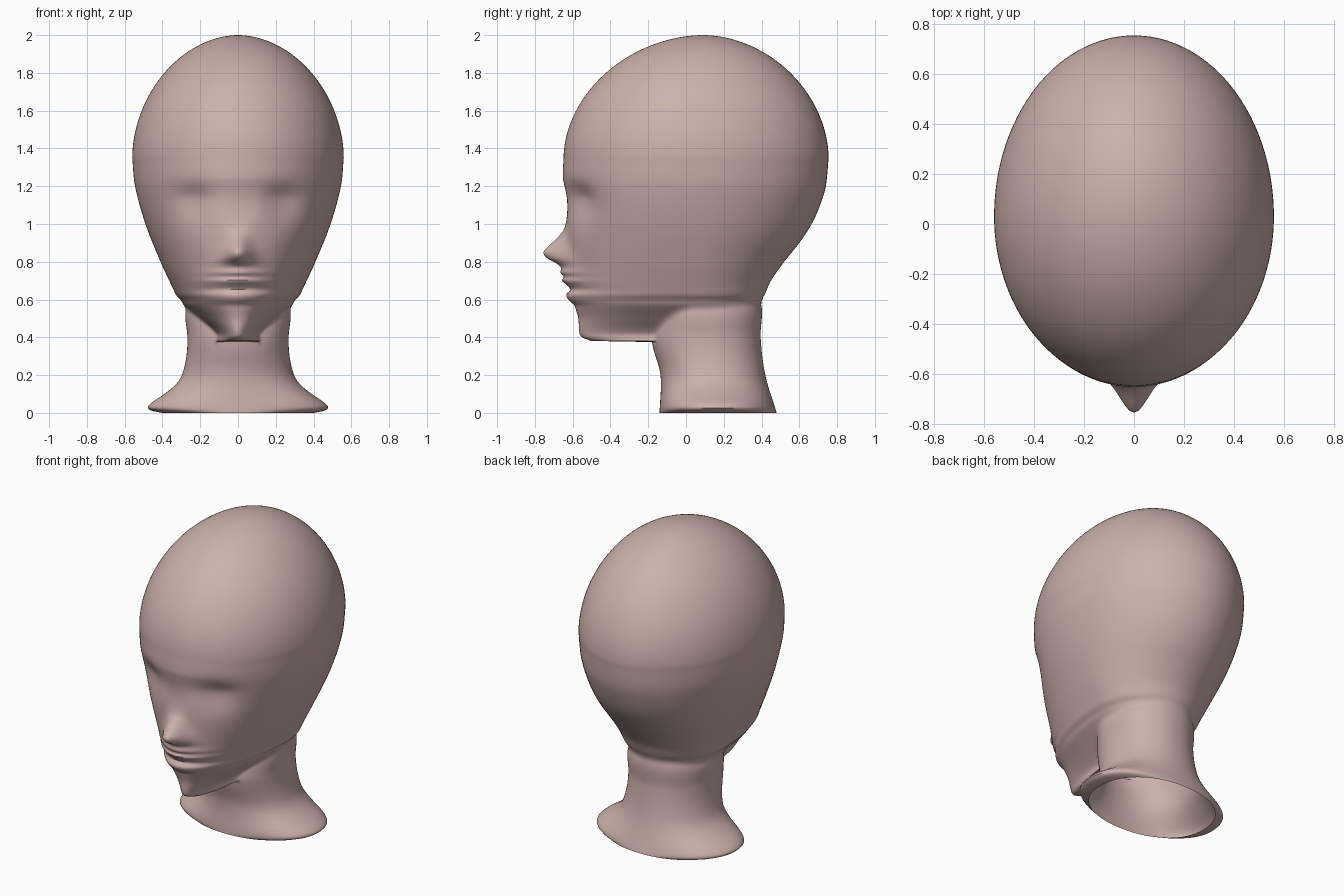
import bpy, bmesh
from math import sin, cos, pi, exp, radians

if "Cube" in bpy.data.objects:
    bpy.data.objects.remove(bpy.data.objects["Cube"], do_unlink=True)


def curve(keys, z):
    """Smooth interpolation through (height, value) keys."""
    if z <= keys[0][0]:
        return keys[0][1]
    if z >= keys[-1][0]:
        return keys[-1][1]

    def slope(i):
        lo, hi = max(i - 1, 0), min(i + 1, len(keys) - 1)
        return (keys[hi][1] - keys[lo][1]) / (keys[hi][0] - keys[lo][0])

    i = max(k for k in range(len(keys) - 1) if keys[k][0] <= z)
    (z0, v0), (z1, v1) = keys[i], keys[i + 1]
    h = z1 - z0
    t = (z - z0) / h
    a, b = slope(i) * h, slope(i + 1) * h
    return (v0 + a * t + (3 * (v1 - v0) - 2 * a - b) * t ** 2
            + (2 * (v0 - v1) + a + b) * t ** 3)


def half_oval(width, length, power, s, c):
    """Distance from the ring centre to an oval in direction (s, c)."""
    return (abs(s / width) ** power + abs(c / length) ** power) ** (-1 / power)


def soft_max(a, b, k=0.03):
    h = max(k - abs(a - b), 0) / k
    return max(a, b) + h * h * k / 4


# Ring centres, front to back
CENTRE = [(0, .16), (.4, .1), (.6, .07), (1, .04), (1.35, .03)]
# Neck and flared base
NECK_W = [(0, .4), (.012, .46), (.03, .478), (.06, .45), (.1, .39), (.15, .33),
          (.2, .297), (.3, .273), (.4, .268), (.55, .275), (.7, .2)]
NECK_F = [(0, -.14), (.2, -.135), (.38, -.18), (.5, -.16), (.7, -.1)]
NECK_B = [(0, .48), (.2, .42), (.4, .395), (.56, .4), (.7, .35)]
# Skull and jaw
HEAD_W = [(.38, .125), (.42, .12), (.5, .205), (.57, .285), (.6, .305),
          (.62, .325), (.66, .345), (.8, .41), (1, .49), (1.2, .545), (1.35, .56)]
HEAD_F = [(.38, -.5), (.4, -.55), (.43, -.565), (.5, -.57), (.57, -.59),
          (.63, -.605), (.8, -.625), (1, -.637), (1.25, -.652), (1.35, -.648)]
HEAD_B = [(.38, .2), (.5, .3), (.6, .4), (.7, .45), (.8, .52), (.9, .6),
          (1, .665), (1.1, .71), (1.2, .74), (1.35, .755)]
# Nose, lips and chin: how far the middle of the face stands out, how wide
RELIEF = [(.57, 0), (.6, .025), (.63, .028), (.65, .003), (.68, .022),
          (.7, .043), (.72, .028), (.74, .045), (.77, .04), (.79, .06),
          (.82, .11), (.85, .126), (.88, .1), (.92, .055), (.97, .012),
          (1.05, -.01), (1.14, -.015), (1.24, 0)]
SPREAD = [(.6, .2), (.74, .14), (.79, .1), (.85, .075), (.95, .065),
          (1.05, .1), (1.2, .2)]

BROW, JAW, TOP = 1.35, 0.38, 2.0


def socket(x, z):
    """Shallow eye hollow, steeper under the brow."""
    rise = .075 if z > 1.13 else .12
    return .045 * exp(-((abs(x) - .24) / .11) ** 2 - ((z - 1.13) / rise) ** 2)


def ring_point(angle, z):
    s, c = sin(angle), cos(angle)
    if z > BROW:
        # Rounded crown
        g = (1 - ((z - BROW) / (TOP - BROW)) ** 1.9) ** (1 / 1.9)
        mid = .09 - .06 * g
        width, front, back = .56 * g, .09 - .738 * g, .09 + .665 * g
    else:
        mid = curve(CENTRE, z)
        width, front, back = (curve(k, z) for k in (HEAD_W, HEAD_F, HEAD_B))
    head = half_oval(width, mid - front if c > 0 else back - mid, 2, s, c)
    if z < .75:
        reach = mid - curve(NECK_F, z) if c > 0 else curve(NECK_B, z) - mid
        neck = half_oval(curve(NECK_W, z), reach, 2.15, s, c)
        r = neck if z < JAW else soft_max(head, neck)
    else:
        r = head
    x, y = r * s, mid - r * c
    if c > 0 and z > .55:
        y -= curve(RELIEF, z) * exp(-(x / curve(SPREAD, z)) ** 2) * min(1, c * 3)
        y += socket(x, z) * min(1, c * 3)
    return x, y, z


# Ring heights: base and neck, face, crown
SEGMENTS = 144
heights = [.375 * (i / 24) ** 1.5 for i in range(25)]
heights += [JAW + .001 + (BROW - JAW) * i / 96 for i in range(96)]
heights += [BROW + (TOP - BROW) * sin(pi / 2 * i / 40) for i in range(40)]

# Rings have closer columns toward the face
angles = [t - .45 * sin(t) for t in (2 * pi * i / SEGMENTS for i in range(SEGMENTS))]

bm = bmesh.new()
rings = [[bm.verts.new(ring_point(a, z)) for a in angles] for z in heights]
for low, high in zip(rings, rings[1:]):
    for i in range(SEGMENTS):
        j = (i + 1) % SEGMENTS
        bm.faces.new((low[i], low[j], high[j], high[i]))
crown = bm.verts.new((0, .09, TOP))
for i in range(SEGMENTS):
    bm.faces.new((rings[-1][i], rings[-1][(i + 1) % SEGMENTS], crown))

mesh = bpy.data.meshes.new("display_head")
bm.to_mesh(mesh)
bm.free()
head_object = bpy.data.objects.new("display_head", mesh)
bpy.context.collection.objects.link(head_object)

# Plain dusty pink finish
skin = bpy.data.materials.new("dusty_pink")
skin.use_nodes = True
colour = (.6, .44, .41, 1)
skin.diffuse_color = colour
skin.node_tree.nodes["Principled BSDF"].inputs["Base Color"].default_value = colour
mesh.materials.append(skin)

bpy.ops.object.select_all(action='DESELECT')
head_object.select_set(True)
bpy.context.view_layer.objects.active = head_object
bpy.ops.object.shade_smooth_by_angle(angle=radians(50))
